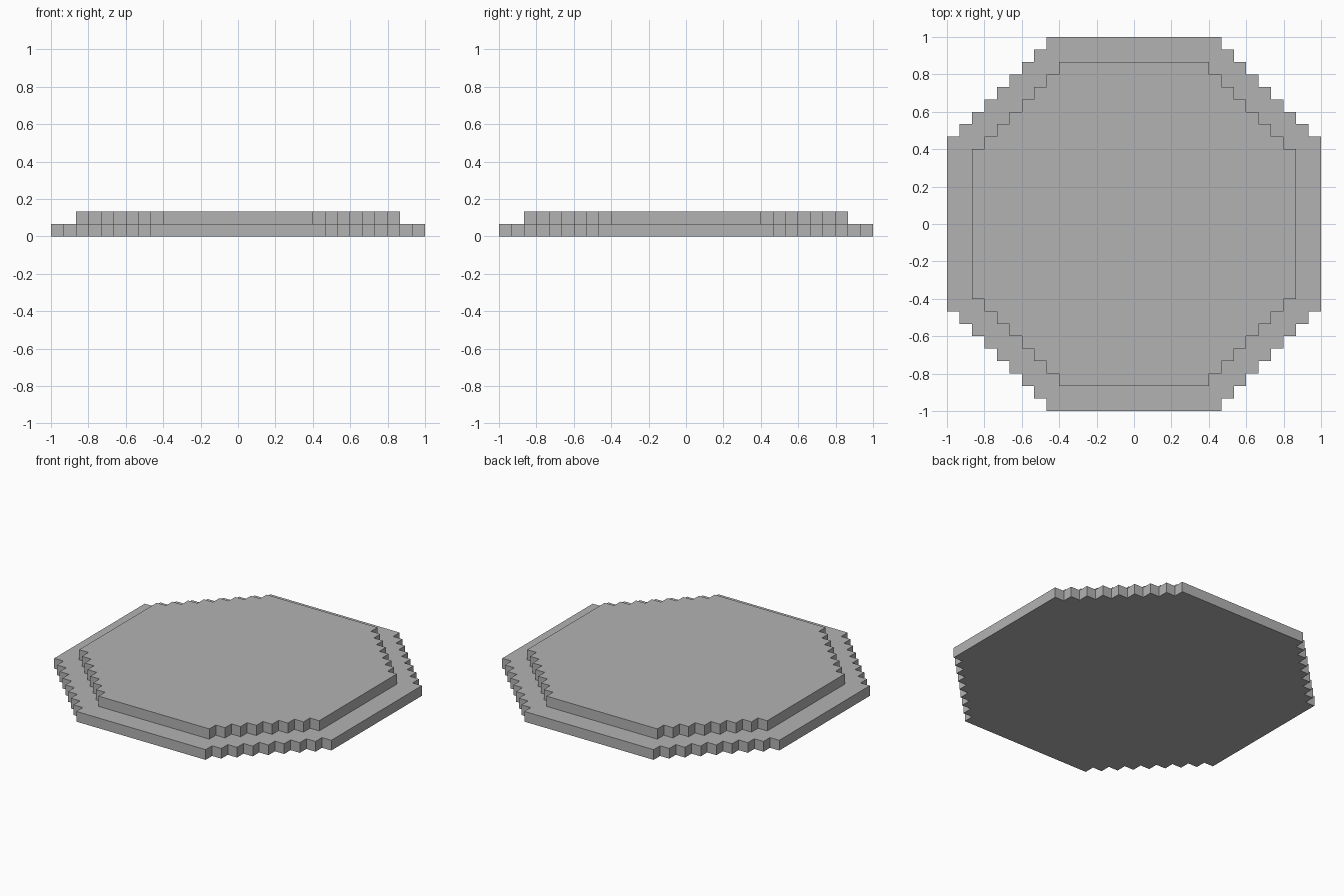
import bpy
import bmesh

UNIT = 1 / 15  # size of one stair step

if "Cube" in bpy.data.objects:
    bpy.data.objects.remove(bpy.data.objects["Cube"], do_unlink=True)

# Single plain grey
grey = bpy.data.materials.new("plain_grey")
grey.use_nodes = True
colour = (0.45, 0.45, 0.45, 1)
grey.diffuse_color = colour
grey.node_tree.nodes["Principled BSDF"].inputs["Base Color"].default_value = colour


def stepped_outline(half, flat):
    """Octagon whose four diagonals are stairs of single units."""
    corner = []
    for i in range(half - flat):
        corner += [(flat + i, half - i), (flat + i, half - i - 1)]
    corner.append((half, flat))
    outline = []
    for _ in range(4):
        outline += corner
        corner = [(y, -x) for x, y in corner]
    return outline


def slab(name, half, flat, bottom):
    """One-unit-thick slab extruded from a stepped outline."""
    bm = bmesh.new()
    verts = [bm.verts.new((x * UNIT, y * UNIT, bottom * UNIT))
             for x, y in stepped_outline(half, flat)]
    base = bm.faces.new(verts)
    top = bmesh.ops.extrude_face_region(bm, geom=[base], use_keep_orig=True)
    moved = [v for v in top["geom"] if isinstance(v, bmesh.types.BMVert)]
    bmesh.ops.translate(bm, verts=moved, vec=(0, 0, UNIT))
    bmesh.ops.recalc_face_normals(bm, faces=bm.faces)
    mesh = bpy.data.meshes.new(name)
    bm.to_mesh(mesh)
    bm.free()
    mesh.materials.append(grey)
    obj = bpy.data.objects.new(name, mesh)
    bpy.context.collection.objects.link(obj)
    return obj


# Wide lower tier and narrower upper tier
slab("lower_tier", 15, 7, 0)
slab("upper_tier", 13, 6, 1)
